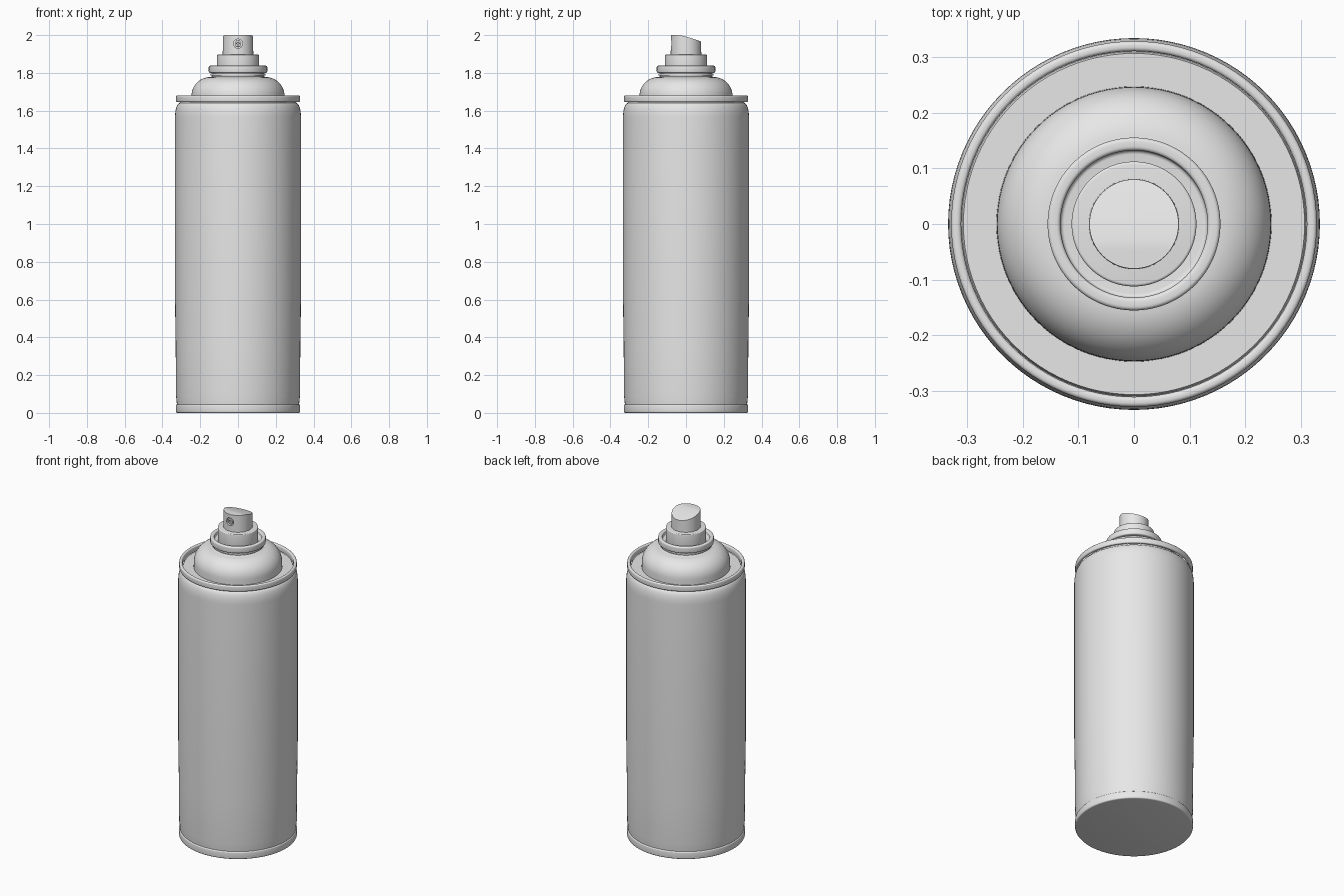
import bpy, bmesh, math
from mathutils import Matrix

if "Cube" in bpy.data.objects:
    bpy.data.objects.remove(bpy.data.objects["Cube"])

SEG = 96
grey = bpy.data.materials.new("light grey")
grey.diffuse_color = (0.8, 0.8, 0.8, 1)
grey.use_nodes = True
grey.node_tree.nodes["Principled BSDF"].inputs["Base Color"].default_value = grey.diffuse_color


def finish(ob):
    bpy.ops.object.select_all(action='DESELECT')
    ob.select_set(True)
    bpy.context.view_layer.objects.active = ob
    for m in list(ob.modifiers):
        bpy.ops.object.modifier_apply(modifier=m.name)
    bpy.ops.object.shade_smooth_by_angle(angle=math.radians(35))


def lathe(name, profile, bevel=0.0, closed=False, shape=None, seg=SEG):
    """Spin an (r, z) profile around the z axis."""
    bm = bmesh.new()
    vs = [bm.verts.new((r, 0, z)) for r, z in profile]
    edges = [bm.edges.new(p) for p in zip(vs, vs[1:])]
    if closed:
        edges.append(bm.edges.new((vs[-1], vs[0])))
    bmesh.ops.spin(bm, geom=vs + edges, cent=(0, 0, 0), axis=(0, 0, 1),
                   angle=math.tau, steps=seg)
    bmesh.ops.remove_doubles(bm, verts=bm.verts, dist=1e-5)
    bmesh.ops.recalc_face_normals(bm, faces=bm.faces)
    if shape:
        shape(bm)
    me = bpy.data.meshes.new(name)
    bm.to_mesh(me)
    bm.free()
    me.materials.append(grey)
    ob = bpy.data.objects.new(name, me)
    bpy.context.collection.objects.link(ob)
    if bevel:
        b = ob.modifiers.new("bevel", 'BEVEL')
        b.width, b.segments = bevel, 4
        b.limit_method, b.angle_limit = 'ANGLE', math.radians(40)
    return ob


# Can body with rounded shoulder and slightly narrowed foot
shoulder = [(0.309 + 0.0245 * math.cos(a), 1.565 + 0.075 * math.sin(a))
            for a in [i * math.pi / 16 for i in range(9)]]
finish(lathe("can_body", [(0, 0.03), (0.322, 0.03), (0.324, 0.05), (0.328, 0.09),
                          (0.330, 0.35), (0.3335, 0.6)] + shoulder
             + [(0.306, 1.65), (0, 1.65)]))

# Crimped foot ring with flat underside
finish(lathe("bottom_rim", [(0, 0), (0.329, 0), (0.329, 0.046), (0.315, 0.046), (0, 0.046)], 0.008))

# Rolled top rim around the recessed shoulder floor
finish(lathe("top_rim", [(0.310, 1.645), (0.328, 1.645), (0.328, 1.68), (0.310, 1.68)], 0.007, True))

# Domed top running into the neck
dome = [(0.247, 1.645), (0.2465, 1.665)]
dome += [(0.146 + 0.10 * math.cos(a), 1.68 + 0.098 * math.sin(a))
         for a in [i * math.pi / 24 for i in range(13)]]
finish(lathe("dome", dome + [(0.138, 1.782), (0.138, 1.805), (0, 1.805)]))

# Neck bead and valve cup with raised lip
finish(lathe("neck_bead", [(0.12, 1.785), (0.145, 1.785), (0.145, 1.797), (0.12, 1.797)], 0.004, True))
finish(lathe("valve_cup", [(0, 1.80), (0.155, 1.80), (0.155, 1.838), (0.132, 1.838),
                           (0.132, 1.81), (0, 1.81)], 0.007))

# Stepped collar below the button
finish(lathe("collar", [(0, 1.808), (0.112, 1.808), (0.112, 1.897), (0, 1.897)], 0.005))


# Spray button with a top that curves down toward the back
def slope_top(bm):
    for v in bm.verts:
        if v.co.z > 1.99:
            t = max(0, (v.co.y + 0.04) / 0.12)
            v.co.z = 2.0 - 0.034 * t ** 1.3


top = [(0.08 * i / 8, 2.0) for i in range(8, -1, -1)]
button = lathe("spray_button", [(0, 1.89), (0.081, 1.89)] + top, shape=slope_top)

# Round nozzle recess in the front of the button
turn = Matrix.Translation((0, -0.065, 1.955)) @ Matrix.Rotation(math.pi / 2, 4, 'X')
cutter = lathe("nozzle_cutter", [(0, 0), (0.024, 0), (0.024, 0.05), (0, 0.05)], seg=32)
cutter.data.transform(turn)
cutter.hide_render = True
cut = button.modifiers.new("recess", 'BOOLEAN')
cut.object, cut.operation, cut.solver = cutter, 'DIFFERENCE', 'EXACT'
finish(button)
bpy.data.objects.remove(cutter)

# Nozzle insert with a fine outlet hole
insert = lathe("nozzle_insert", [(0, -0.002), (0.017, -0.002), (0.017, 0.011), (0.007, 0.011),
                                 (0.007, 0.002), (0, 0.002)], 0.001, seg=32)
insert.data.transform(turn)
finish(insert)
